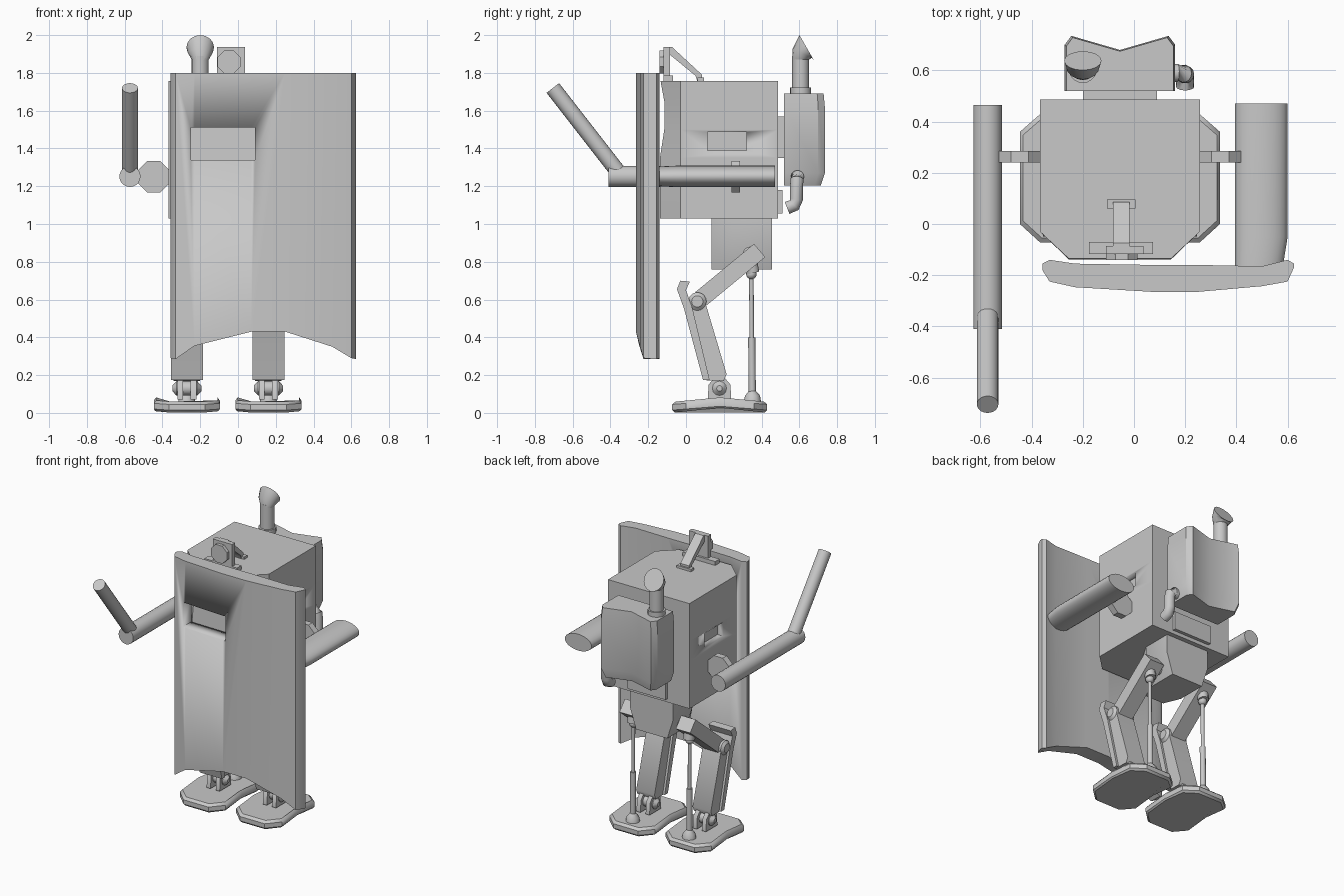
import bpy, bmesh
from math import pi, cos, sin
from mathutils import Vector

if "Cube" in bpy.data.objects:
    bpy.data.objects.remove(bpy.data.objects["Cube"])

CX = -0.055          # centre line of the body
GREY = (0.58, 0.58, 0.58, 1)
metal = bpy.data.materials.new("plain grey")
metal.use_nodes = True
metal.diffuse_color = GREY
metal.node_tree.nodes["Principled BSDF"].inputs["Base Color"].default_value = GREY


def finish(name, bm, angle=40):
    bmesh.ops.recalc_face_normals(bm, faces=bm.faces)
    mesh = bpy.data.meshes.new(name)
    bm.to_mesh(mesh)
    bm.free()
    ob = bpy.data.objects.new(name, mesh)
    bpy.context.collection.objects.link(ob)
    mesh.materials.append(metal)
    activate(ob)
    bpy.ops.object.shade_smooth_by_angle(angle=angle * pi / 180)
    return ob


def activate(ob):
    bpy.ops.object.select_all(action="DESELECT")
    ob.select_set(True)
    bpy.context.view_layer.objects.active = ob


def loft(name, rings, angle=40):
    """Skin a list of equal point rings and cap both ends."""
    bm = bmesh.new()
    rows = [[bm.verts.new(p) for p in ring] for ring in rings]
    n = len(rows[0])
    for a, b in zip(rows, rows[1:]):
        for i in range(n):
            j = (i + 1) % n
            bm.faces.new((a[i], a[j], b[j], b[i]))
    bm.faces.new(rows[0])
    bm.faces.new(rows[-1])
    return finish(name, bm, angle)


def box(name, x, y, z):
    return loft(name, [[(a, y[0], z[0]), (a, y[1], z[0]), (a, y[1], z[1]), (a, y[0], z[1])] for a in x])


def side_profile(name, pts, x, half):
    return loft(name, [[(x + s * half, y, z) for y, z in pts] for s in (-1, 1)])


def tube(name, path, radii, sides=20, flat=1.0, turn=0.0):
    """Sweep a circle along a path; flat squeezes its second axis."""
    path = [Vector(p) for p in path]
    rings = []
    for i, p in enumerate(path):
        d = (path[min(i + 1, len(path) - 1)] - path[max(i - 1, 0)]).normalized()
        u = Vector((1, 0, 0)) if abs(d.x) < 0.75 else Vector((0, 1, 0))
        u = (u - d * u.dot(d)).normalized()
        v = d.cross(u)
        r = radii[i] if isinstance(radii, (list, tuple)) else radii
        ring = []
        for k in range(sides):
            a = 2 * pi * k / sides + turn
            ring.append(p + u * r * cos(a) + v * r * flat * sin(a))
        rings.append(ring)
    return loft(name, rings)


def ball(name, loc, r):
    bm = bmesh.new()
    bmesh.ops.create_uvsphere(bm, u_segments=14, v_segments=8, radius=r)
    bmesh.ops.translate(bm, verts=bm.verts, vec=loc)
    return finish(name, bm)


def cut(ob, cutter):
    mod = ob.modifiers.new("cut", "BOOLEAN")
    mod.operation = "DIFFERENCE"
    mod.object = cutter
    activate(ob)
    bpy.ops.object.modifier_apply(modifier=mod.name)
    bpy.data.objects.remove(cutter)


# Body: box with chamfered front corners and a shallow visor groove
def body_ring(z, front, half=0.312):
    pts = [(-half, 0.487), (half, 0.487), (half, -0.03), (0.2, front), (-0.2, front), (-half, -0.03)]
    return [(CX + x, y, z) for x, y in pts]


body = loft("body", [body_ring(1.03, -0.138), body_ring(1.35, -0.138), body_ring(1.5, -0.115),
                     body_ring(1.65, -0.115), body_ring(1.758, -0.135)], 35)
for s in (-1, 1):
    wall = CX + s * 0.312
    cut(body, box("window_cutter", (wall - 0.045, wall + 0.045), (0.115, 0.32), (1.39, 1.487)))

# Pelvis block, narrowing downwards
loft("pelvis", [[(CX - w, 0.455, z), (CX + w, 0.455, z), (CX + w, 0.25, z),
                 (CX + w * 0.6, 0.135, z), (CX - w * 0.6, 0.135, z), (CX - w, 0.25, z)]
                for w, z in ((0.12, 0.76), (0.165, 0.9), (0.165, 1.04))])

# Curved shield: columns of (x, front y, back y, bottom z)
columns = [(-0.358, -0.18, -0.155, 0.29), (-0.33, -0.225, -0.14, 0.285), (-0.23, -0.247, -0.155, 0.355),
           (0.07, -0.265, -0.16, 0.43), (0.25, -0.265, -0.16, 0.43), (0.5, -0.243, -0.165, 0.35),
           (0.6, -0.225, -0.14, 0.29), (0.625, -0.17, -0.155, 0.285)]
shield = loft("shield", [[(x, f, z), (x, f, 1.8), (x, b, 1.8), (x, b, z)] for x, f, b, z in columns])
cut(shield, box("slot_cutter", (-0.25, 0.09), (-0.4, -0.05), (1.34, 1.51)))

# Arms and shoulder discs
for side, s in (("right", -1), ("left", 1)):
    x = CX + s * 0.392
    tube(side + "_shoulder", [(x, 0.24, 1.25), (x, 0.285, 1.25)], 0.09, 8, turn=pi / 8)
tube("right_upper_arm", [(-0.572, 0.465, 1.252), (-0.572, -0.41, 1.252)], 0.056)
tube("right_forearm", [(-0.572, -0.355, 1.27), (-0.572, -0.705, 1.72)], 0.042)
tube("left_arm", [(0.497, 0.47, 1.252), (0.497, -0.05, 1.252), (0.487, -0.17, 1.252)],
     [0.103, 0.103, 0.093], 24, 0.55)

# Legs
shin_plate = [(-0.03, 0.7), (-0.048, 0.655), (-0.01, 0.55), (0.09, 0.175), (0.125, 0.175),
              (0.035, 0.55), (0.0, 0.65), (0.02, 0.695)]
shin_box = [(0.02, 0.56), (0.105, 0.575), (0.215, 0.205), (0.2, 0.17), (0.11, 0.172)]
thigh = [(0.36, 0.895), (0.42, 0.825), (0.11, 0.57), (0.05, 0.64)]
foot_outline = [(-0.175, 0.36), (-0.175, 0.18), (-0.175, 0.0), (-0.095, -0.073), (0.095, -0.073),
                (0.175, 0.0), (0.175, 0.18), (0.175, 0.36), (0.095, 0.43), (-0.095, 0.43)]


def foot_ring(x, scale, z, rise):
    ring = []
    for px, py in foot_outline:
        bend = 1 - abs(py - 0.18) / 0.25
        ring.append((x + px * scale, 0.18 + (py - 0.18) * scale, z + rise * bend))
    return ring


for side, s in (("right", -1), ("left", 1)):
    x = CX + s * 0.216
    loft(side + "_foot", [foot_ring(x, 0.95, 0.002, 0.025), foot_ring(x, 1.0, 0.015, 0.02),
                          foot_ring(x, 1.0, 0.045, 0.02), foot_ring(x, 0.93, 0.06, 0.022)])
    side_profile(side + "_thigh", thigh, x, 0.055)
    side_profile(side + "_shin_plate", shin_plate, x, 0.085)
    side_profile(side + "_shin", shin_box, x, 0.07)
    tube(side + "_hip_pin", [(CX + s * 0.1, 0.34, 0.84), (x, 0.34, 0.84)], 0.04)
    tube(side + "_knee_pin", [(x + d, 0.06, 0.59) for d in (-0.085, -0.07, 0.07, 0.085)],
         [0.03, 0.048, 0.048, 0.03])
    tube(side + "_ankle_pin", [(x + d, 0.177, 0.13) for d in (-0.077, -0.055, 0.055, 0.077)],
         [0.015, 0.038, 0.038, 0.015], 12)
    for d in (-0.035, 0.035):
        side_profile(side + "_ankle_bracket", [(0.115, 0.07), (0.12, 0.15), (0.15, 0.185), (0.205, 0.185),
                                               (0.235, 0.15), (0.24, 0.07)], x + d, 0.015)
    # Piston behind the leg
    tube(side + "_piston_base", [(x, 0.352, 0.06), (x, 0.352, 0.09), (x, 0.35, 0.115)], [0.045, 0.04, 0.02], 12)
    tube(side + "_piston_sleeve", [(x, 0.351, 0.1), (x, 0.348, 0.4)], 0.019, 12)
    tube(side + "_piston_rod", [(x, 0.348, 0.4), (x, 0.346, 0.74)], 0.012, 12)
    ball(side + "_piston_joint", (x, 0.346, 0.735), 0.028)
    tube(side + "_piston_mount", [(x, 0.355, 0.74), (x, 0.34, 0.8)], [0.035, 0.04], 10)

# Backpack with a notched rear, bulging at mid height
pack = [(-0.216, 0.52), (-0.216, 0.7), (-0.19, 0.735), (0, 0.68), (0.19, 0.735), (0.216, 0.7), (0.216, 0.52)]
loft("backpack", [[(CX + x * w, 0.52 + (y - 0.52) * d, z) for x, y in pack]
                  for z, w, d in ((1.205, 0.9, 0.9), (1.27, 1, 1), (1.62, 1, 1), (1.69, 0.97, 0.97))], 35)
box("backpack_mount", (CX - 0.145, CX + 0.145), (0.47, 0.525), (1.35, 1.57))
box("rear_plate", (CX - 0.145, CX + 0.145), (0.47, 0.51), (1.055, 1.18))

# Drain pipe on the side of the backpack
tube("drain_pipe", [(0.12, 0.59, 1.25), (0.17, 0.59, 1.25), (0.195, 0.588, 1.235), (0.2, 0.585, 1.2),
                    (0.2, 0.585, 1.13), (0.2, 0.573, 1.1), (0.2, 0.535, 1.085)], 0.035, 14)

# Chimney with a flared mouth facing backwards
STACK = (-0.2, 0.607)
tube("chimney_flange", [(*STACK, 1.68), (*STACK, 1.722)], 0.056)
tube("chimney", [(*STACK, 1.7), (*STACK, 1.89)], 0.045)
rings = []
for ry, rz, rx, y, z in ((0.045, 0, 0.045, 0.607, 1.87), (0.05, -0.025, 0.065, 0.615, 1.905),
                         (0.037, -0.065, 0.073, 0.638, 1.935)):
    rings.append([(STACK[0] + rx * cos(a), y + ry * sin(a), z + rz * sin(a))
                  for a in [2 * pi * k / 16 for k in range(16)]])
loft("chimney_mouth", rings)

# Periscope on the roof
box("periscope_plate", (-0.11, 0.037), (-0.118, -0.085), (1.75, 1.938))
tube("periscope_lens", [(-0.048, -0.14, 1.858), (-0.048, -0.11, 1.858)], 0.066, 8, turn=pi / 8)
side_profile("periscope_brace", [(-0.09, 1.938), (-0.075, 1.938), (0.085, 1.79), (0.085, 1.755),
                                 (0.06, 1.755), (0.05, 1.785), (-0.09, 1.9)], -0.05, 0.033)
box("periscope_foot", (-0.105, 0.005), (0.06, 0.095), (1.75, 1.775))
box("periscope_rail", (-0.175, 0.075), (-0.118, -0.07), (1.75, 1.785))
